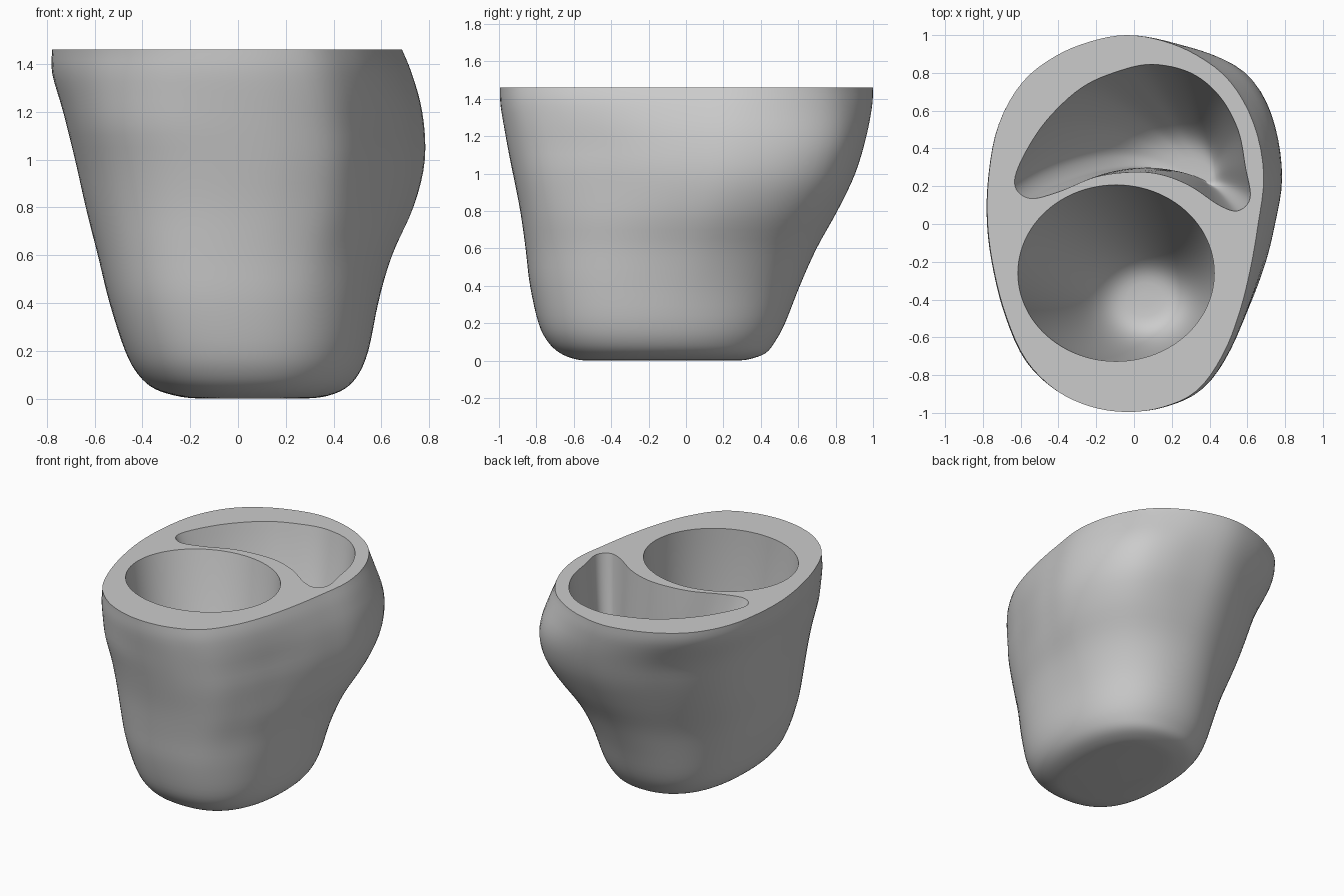
import bpy, bmesh, math
from mathutils import Vector

if "Cube" in bpy.data.objects:
    bpy.data.objects.remove(bpy.data.objects["Cube"], do_unlink=True)

TOP = 1.46
SEGMENTS = 96

grey = bpy.data.materials.new("plain grey")
grey.use_nodes = True
grey.diffuse_color = (0.6, 0.6, 0.6, 1)
grey.node_tree.nodes["Principled BSDF"].inputs["Base Color"].default_value = grey.diffuse_color


def smooth_path(points, steps, closed):
    """Catmull-Rom interpolation through tuples of any length."""
    pts = [Vector(p) for p in points]
    n = len(pts)
    pick = (lambda i: pts[i % n]) if closed else (lambda i: pts[max(0, min(n - 1, i))])
    out = []
    for i in range(n if closed else n - 1):
        a, b, c, d = (pick(i + k) for k in (-1, 0, 1, 2))
        for s in range(steps):
            t = s / steps
            out.append(b + (c - a) * (t / 2)
                       + (a * 2 - b * 5 + c * 4 - d) * (t * t / 2)
                       + (b * 3 - a - c * 3 + d) * (t ** 3 / 2))
    if not closed:
        out.append(pts[-1])
    return out


def loft(name, rings):
    """Closed solid through rings of equal length, listed bottom to top."""
    bm = bmesh.new()
    loops = [[bm.verts.new(p) for p in ring] for ring in rings]
    for low, high in zip(loops, loops[1:]):
        n = len(low)
        for i in range(n):
            j = (i + 1) % n
            bm.faces.new((low[i], low[j], high[j], high[i]))
    bm.faces.new(loops[0][::-1])
    bm.faces.new(loops[-1])
    bmesh.ops.recalc_face_normals(bm, faces=bm.faces)
    mesh = bpy.data.meshes.new(name)
    bm.to_mesh(mesh)
    bm.free()
    mesh.materials.append(grey)
    obj = bpy.data.objects.new(name, mesh)
    bpy.context.collection.objects.link(obj)
    return obj


def bump(angle, centre, width):
    gap = (angle - centre + 180) % 360 - 180
    return math.exp(-(gap / width) ** 2)


def ease(t):
    t = max(0.0, min(1.0, t))
    return t * t * (3 - 2 * t)


# Rim outline as a radius every fifteen degrees, relative to an ellipse
rim_radius = [.955, 1.03, 1.065, 1.065, 1.03, 1.005, 1, 1, 1.025, 1.06, 1.06, 1.025,
              1, .985, .995, 1.02, 1.015, 1, .995, 1.005, 1.02, .985, .945, .93]
rim_radius = [v.x for v in smooth_path([(r, 0) for r in rim_radius], SEGMENTS // 24, True)]

# Body levels: height, then left, right, front and back extents
levels = [
    (0, -.15, .27, -.52, .27), (.008, -.24, .36, -.59, .34), (.04, -.345, .445, -.67, .425),
    (.1, -.415, .503, -.735, .475), (.2, -.47, .545, -.785, .53), (.4, -.535, .59, -.83, .61),
    (.6, -.585, .65, -.855, .7), (.8, -.635, .735, -.885, .81), (1, -.68, .78, -.925, .905),
    (1.2, -.73, .77, -.965, .965), (1.36, -.775, .73, -.995, .995), (TOP, -.775, .69, -1, 1),
]


def body_ring(level):
    z, x0, x1, y0, y1 = level
    base = 1 - ease((z - .2) / .8)
    below_rim = ease((TOP - z) / .36)
    shoulder = below_rim * (1 - base)
    waist = below_rim * ease(z / .6)
    ring = []
    for i, rim in enumerate(rim_radius):
        deg = 360 * i / SEGMENTS
        a = math.radians(deg)
        upper = rim + shoulder * (.07 * bump(deg, 47, 22) - .055 * bump(deg, 322, 25))
        lower = 1 + .05 * math.sin(2 * a) ** 2
        r = upper + (lower - upper) * base
        r += (.05 * below_rim + .02 * waist) * bump(deg, 225, 28) - .07 * waist * bump(deg, 135, 25)
        ring.append(((x0 + x1) / 2 + (x1 - x0) / 2 * r * math.cos(a),
                     (y0 + y1) / 2 + (y1 - y0) / 2 * r * math.sin(a), z))
    return ring


body = loft("cup_body", [body_ring(lv) for lv in smooth_path(levels, 4, False)])


def cavity(name, outline, floor, taper, place):
    """Bowl cutter: place() moves an outline point for a depth and a size."""
    rings = []
    steps = 28
    for k in range(steps + 1):
        a = math.pi / 2 * (k + .2) / (steps + .2)
        depth = math.cos(a)
        size = math.sin(a) ** .5 * (1 - taper * depth)
        z = floor + (TOP - floor) * (1 - depth)
        rings.append([(*place(p, depth, size), z) for p in outline])
    rings.append([(x, y, TOP + .2) for x, y, z in rings[-1]])
    return loft(name, rings)


# Round front cavity, drifting towards its floor centre
rim_centre, floor_centre = Vector((-.095, -.26)), Vector((.06, -.4))
round_outline = [rim_centre + Vector((.52 * math.cos(t), .467 * math.sin(t)))
                 for t in (math.tau * i / SEGMENTS for i in range(SEGMENTS))]
round_cutter = cavity(
    "round_cavity_cutter", round_outline, .14, .26,
    lambda p, depth, size: rim_centre.lerp(floor_centre, depth) + (p - rim_centre) * size)


# Crescent back cavity, shrinking onto its steep curved front wall
def front_wall(x):
    return .28 - .5 * x * x - .08 * x


def place_crescent(p, depth, size):
    x = .38 + (p.x - .38) * size
    return x, front_wall(x) + .05 * depth + (p.y - front_wall(p.x)) * size


crescent_points = [
    (-.63, .2), (-.55, .135), (-.4, .17), (-.2, .25), (0, .275), (.15, .26), (.3, .2),
    (.45, .1), (.55, .07), (.615, .14), (.59, .3), (.55, .5), (.45, .68), (.3, .8),
    (.1, .845), (-.08, .81), (-.28, .72), (-.47, .54), (-.6, .33),
]
crescent_cutter = cavity("crescent_cavity_cutter", smooth_path(crescent_points, 6, True),
                         .45, .38, place_crescent)

# Cut both cavities into the body
bpy.context.view_layer.objects.active = body
for cutter in (round_cutter, crescent_cutter):
    cutter.hide_render = True
    mod = body.modifiers.new(cutter.name, "BOOLEAN")
    mod.operation = "DIFFERENCE"
    mod.solver = "EXACT"
    mod.object = cutter
    bpy.ops.object.modifier_apply(modifier=mod.name)
    bpy.data.objects.remove(cutter, do_unlink=True)

# Smooth walls with a crisp rim
bpy.ops.object.select_all(action="DESELECT")
body.select_set(True)
bpy.ops.object.shade_smooth_by_angle(angle=math.radians(40))
